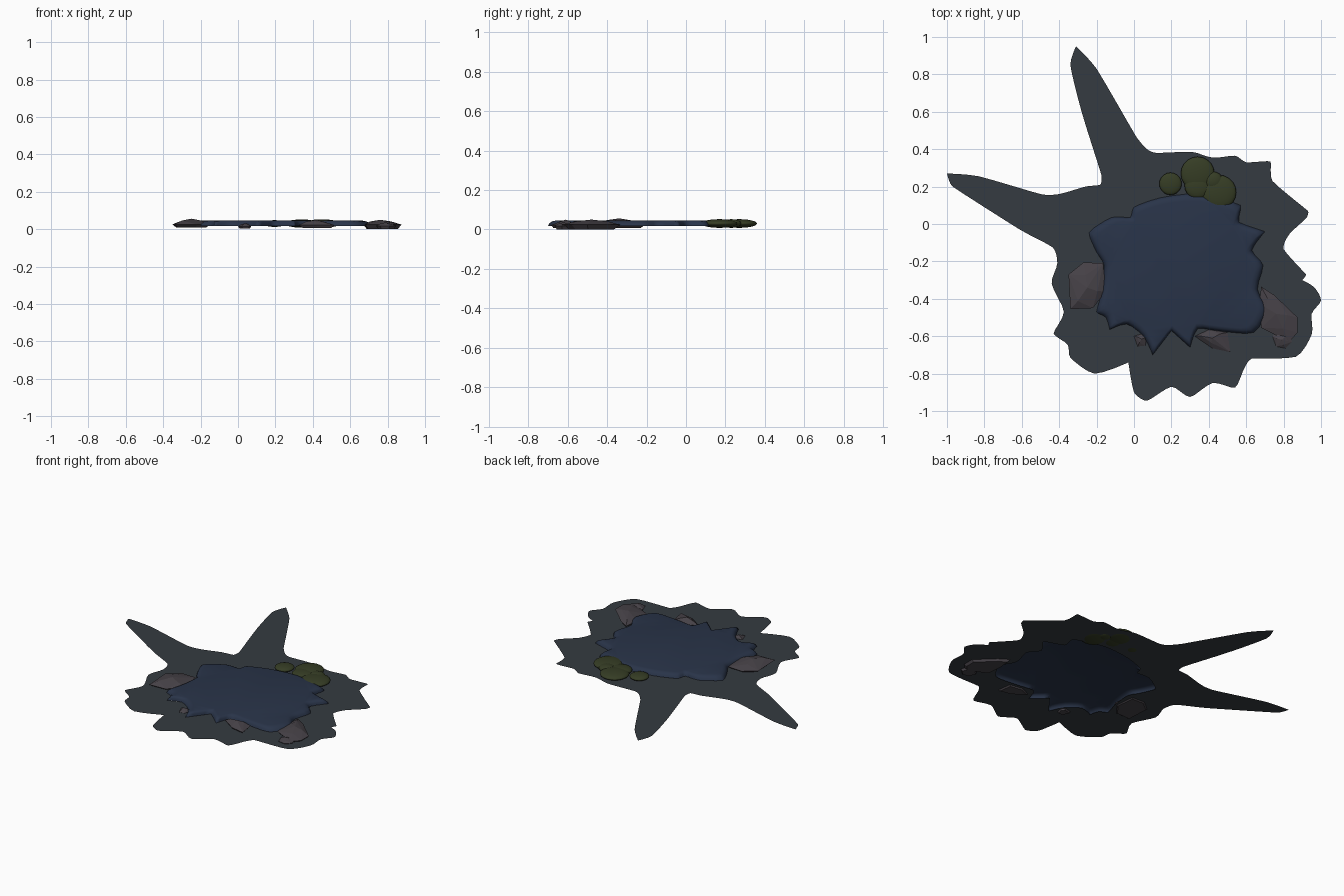
import bpy, bmesh
from mathutils import Vector

if "Cube" in bpy.data.objects:
    bpy.data.objects.remove(bpy.data.objects["Cube"])


def material(name, rgb):
    m = bpy.data.materials.new(name)
    m.diffuse_color = (*rgb, 1)
    m.use_nodes = True
    m.node_tree.nodes["Principled BSDF"].inputs["Base Color"].default_value = m.diffuse_color
    return m


MUD = material("mud", (0.035, 0.043, 0.052))
WATER = material("water", (0.022, 0.034, 0.066))
STONE = material("stone", (0.062, 0.054, 0.064))
MOSS = material("moss", (0.036, 0.046, 0.018))


def finish(name, bm, mat, smooth=False):
    me = bpy.data.meshes.new(name)
    bm.to_mesh(me)
    bm.free()
    me.materials.append(mat)
    ob = bpy.data.objects.new(name, me)
    bpy.context.collection.objects.link(ob)
    for p in me.polygons:
        p.use_smooth = smooth
    return ob


def rounded(pts, steps):
    """Closed curve through the points; sharp turns stay sharp."""
    P = [Vector(p) for p in pts]
    n = len(P)
    T = []
    for i in range(n):
        a, b = P[i] - P[i - 1], P[(i + 1) % n] - P[i]
        k = max(0, a.normalized().dot(b.normalized())) ** 0.5
        T.append((a + b).normalized() * min(a.length, b.length) * k)
    out = []
    for i in range(n):
        j = (i + 1) % n
        for s in range(steps):
            t = s / steps
            out.append(P[i] * (2*t**3 - 3*t*t + 1) + T[i] * (t**3 - 2*t*t + t)
                       + P[j] * (3*t*t - 2*t**3) + T[j] * (t**3 - t*t))
    return out


def ring(bm, pts, z):
    return [bm.verts.new((p.x, p.y, z)) for p in pts]


shore = [(-1, .27), (-.83, .255), (-.5, .16), (-.4, .16), (-.26, .2), (-.18, .21), (-.175, .265),
         (-.28, .6), (-.34, .85), (-.31, .95), (-.2, .83), (.01, .47), (.07, .4), (.12, .38),
         (.31, .385), (.42, .355), (.54, .365), (.6, .33), (.73, .335), (.74, .23), (.93, .07),
         (.92, .03), (.83, -.055), (.8, -.135), (.92, -.27), (.9, -.3), (.965, -.34), (1, -.41),
         (.95, -.48), (.95, -.59), (.865, -.71), (.63, -.72), (.59, -.77), (.54, -.875),
         (.42, -.85), (.3, -.925), (.2, -.87), (.07, -.945), (0, -.9), (-.03, -.74), (-.21, -.8),
         (-.34, -.715), (-.355, -.645), (-.43, -.585), (-.375, -.47), (-.44, -.32), (-.41, -.21),
         (-.435, -.125), (-.61, -.03), (-.97, .2)]
pool = [(-.24, -.045), (-.12, .035), (-.02, .035), (0, .09), (.14, .14), (.35, .16), (.57, .1),
        (.56, .01), (.7, -.04), (.63, -.14), (.69, -.22), (.66, -.35), (.71, -.46), (.64, -.58),
        (.48, -.575), (.34, -.56), (.3, -.66), (.2, -.57), (.1, -.7), (.05, -.6), (-.04, -.535),
        (-.13, -.565), (-.15, -.5), (-.2, -.47), (-.17, -.35), (-.16, -.22), (-.2, -.15)]
pool_edge = rounded(pool, 3)
MID = Vector((.24, -.25))


def shrink(pts, f):
    return [MID + (p - MID) * f for p in pts]


# Flat mud sheet with a hole under the pool
bm = bmesh.new()
for loop in (rounded(shore, 4), shrink(pool_edge, 0.95)):
    vs = ring(bm, loop, 0.014)
    for i in range(len(vs)):
        bm.edges.new((vs[i - 1], vs[i]))
bmesh.ops.triangle_fill(bm, use_beauty=True, edges=bm.edges[:], normal=(0, 0, 1))
for f in bm.faces:
    if f.normal.z < 0:
        f.normal_flip()
finish("mud_ground", bm, MUD)

# Water surface with a rolled-down rim
bm = bmesh.new()
rings = [ring(bm, shrink(pool_edge, f), z)
         for f, z in ((1, .018), (.985, .031), (.955, .041), (.91, .045))]
n = len(pool_edge)
for a, b in zip(rings, rings[1:]):
    for i in range(n):
        bm.faces.new((a[i - 1], a[i], b[i], b[i - 1]))
bmesh.ops.triangulate(bm, faces=[bm.faces.new(rings[-1])])
for f in bm.faces:
    f.normal_update()
    if f.normal.z < 0:
        f.normal_flip()
finish("water_surface", bm, WATER, True)


# Faceted stones: hull of an outline, a smaller underside and a small offset crown
def stone(name, outline, peak, low, mid, top):
    P = [Vector(p) for p in outline]
    c = sum(P, Vector((0, 0))) / len(P)
    peak = Vector(peak)
    bm = bmesh.new()
    ring(bm, P, mid)
    ring(bm, [c + (p - c) * .8 for p in P], low)
    ring(bm, [peak + (p - c) * .55 for p in P[::2]], mid + (top - mid) * .65)
    ring(bm, [peak], top)
    res = bmesh.ops.convex_hull(bm, input=bm.verts[:])
    junk = [v for v in bm.verts if not v.link_faces]
    bmesh.ops.delete(bm, geom=junk, context='VERTS')
    bmesh.ops.recalc_face_normals(bm, faces=bm.faces[:])
    finish(name, bm, STONE)


stone("left_stone", [(-.27, -.205), (-.165, -.21), (-.15, -.36), (-.22, -.45), (-.34, -.455),
                     (-.35, -.27)], (-.25, -.34), .008, .026, .056)
stone("right_stone", [(.68, -.335), (.75, -.38), (.875, -.5), (.875, -.58), (.83, -.63),
                      (.68, -.555), (.67, -.43)], (.76, -.48), 0, .024, .05)
stone("small_right_stone", [(.74, -.6), (.76, -.655), (.81, -.665), (.845, -.63), (.83, -.585),
                            (.77, -.57)], (.79, -.62), 0, .018, .036)
stone("front_stone", [(.325, -.6), (.4, -.565), (.5, -.58), (.515, -.685), (.42, -.665)],
      (.42, -.61), .006, .022, .05)
stone("small_front_stone", [(.0, -.6), (.05, -.585), (.07, -.61), (.06, -.65), (.02, -.655)],
      (.04, -.615), .004, .015, .032)

# Rounded moss clumps
for i, (x, y, r, h) in enumerate([(.195, .215, .06, .018), (.34, .27, .09, .022),
                                  (.34, .205, .07, .02), (.455, .17, .092, .022),
                                  (.425, .23, .05, .022)]):
    bm = bmesh.new()
    bmesh.ops.create_uvsphere(bm, u_segments=20, v_segments=12, radius=1)
    bmesh.ops.scale(bm, vec=(r, r, h), verts=bm.verts[:])
    bmesh.ops.translate(bm, vec=(x, y, .03), verts=bm.verts[:])
    finish(f"moss_clump_{i + 1}", bm, MOSS, True)
